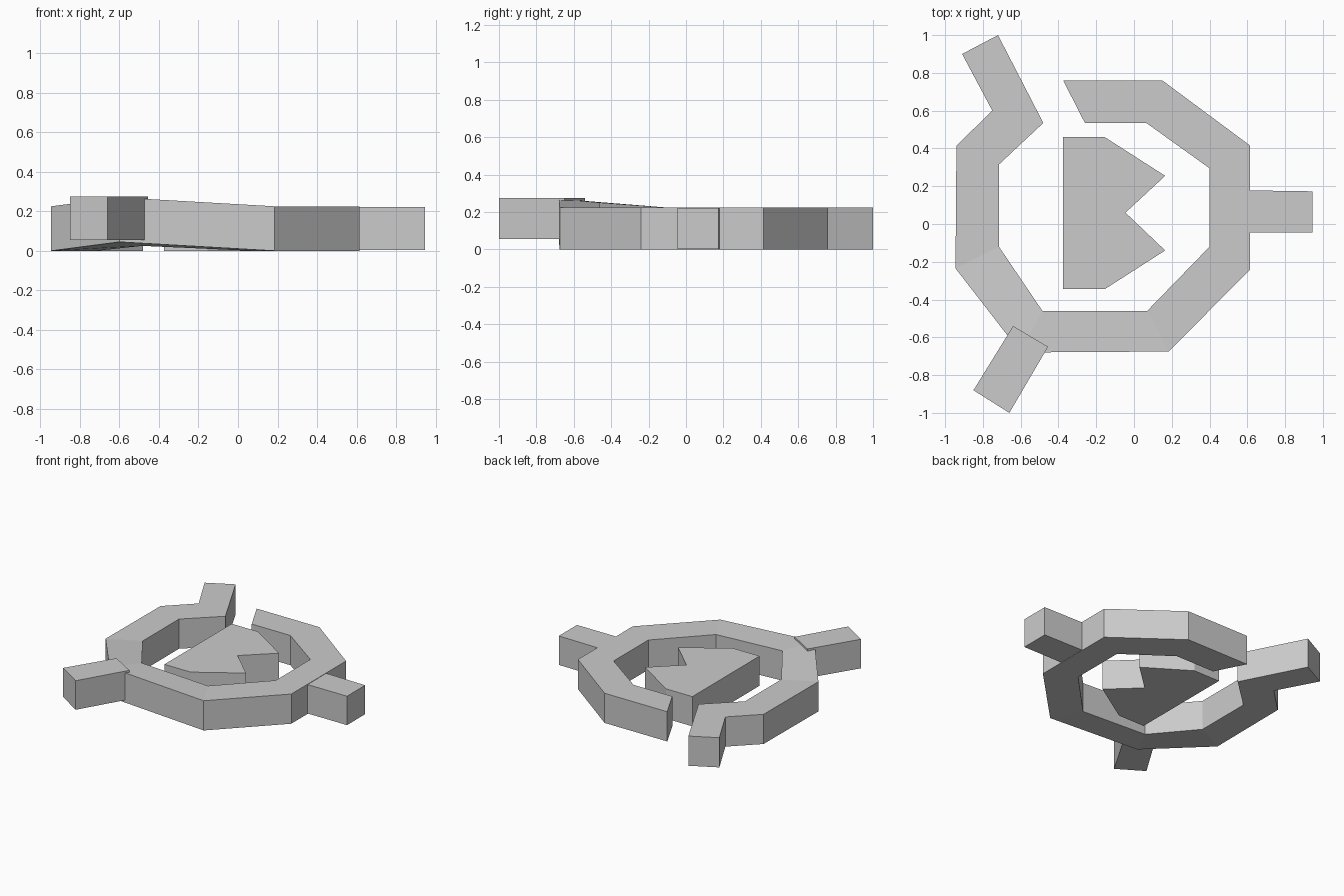
import bpy
import bmesh

cube = bpy.data.objects.get("Cube")
if cube:
    bpy.data.objects.remove(cube, do_unlink=True)

grey = bpy.data.materials.new("plain grey")
grey.use_nodes = True
colour = (0.6, 0.6, 0.6, 1)
grey.diffuse_color = colour
grey.node_tree.nodes["Principled BSDF"].inputs["Base Color"].default_value = colour

HEIGHT = 0.225


def finish(name, bm):
    bmesh.ops.recalc_face_normals(bm, faces=bm.faces)
    mesh = bpy.data.meshes.new(name)
    bm.to_mesh(mesh)
    bm.free()
    mesh.materials.append(grey)
    obj = bpy.data.objects.new(name, mesh)
    bpy.context.collection.objects.link(obj)


def prism(name, outline, low=0.0, high=HEIGHT):
    """Upright block with the given plan outline."""
    bm = bmesh.new()
    rings = [[bm.verts.new((x, y, z)) for x, y in outline] for z in (low, high)]
    for ring in rings:
        bm.faces.new(ring)
    n = len(outline)
    for i in range(n):
        j = (i + 1) % n
        bm.faces.new((rings[0][i], rings[0][j], rings[1][j], rings[1][i]))
    finish(name, bm)


def band(name, stations):
    """Open band swept through pairs of outer and inner points (x, y, z)."""
    bm = bmesh.new()
    sections = []
    for outer, inner in stations:
        loop = []
        for (x, y, z), rise in ((outer, 0), (inner, 0), (inner, HEIGHT), (outer, HEIGHT)):
            loop.append(bm.verts.new((x, y, z + rise)))
        sections.append(loop)
    for a, b in zip(sections, sections[1:]):
        for i in range(4):
            j = (i + 1) % 4
            bm.faces.new((a[i], a[j], b[j], b[i]))
    bm.faces.new(sections[0])
    bm.faces.new(sections[-1])
    finish(name, bm)


# Open ring with its bent back arm; one front corner is lifted
band("open_ring", [
    ((-0.91, 0.90, 0), (-0.72, 1.0, 0)),
    ((-0.75, 0.60, 0), (-0.48, 0.535, 0)),
    ((-0.94, 0.415, 0), (-0.715, 0.315, 0)),
    ((-0.945, -0.235, 0), (-0.715, -0.12, 0)),
    ((-0.60, -0.68, 0.045), (-0.485, -0.46, 0.025)),
    ((0.185, -0.675, 0), (0.07, -0.46, 0)),
    ((0.615, -0.24, 0), (0.40, -0.12, 0)),
    ((0.615, 0.415, 0), (0.40, 0.295, 0)),
    ((0.15, 0.76, 0), (0.065, 0.535, 0)),
    ((-0.375, 0.76, 0), (-0.26, 0.535, 0)),
])

# Straight arms
prism("side_arm", [(0.60, -0.045), (0.945, -0.045), (0.945, 0.173), (0.60, 0.178)], 0.003, 0.222)
prism("front_arm", [(-0.85, -0.88), (-0.66, -1.0), (-0.455, -0.65), (-0.64, -0.54)], 0.055, 0.275)

# Notched block in the middle
prism("centre_block", [(-0.375, 0.46), (-0.155, 0.46), (0.165, 0.255), (-0.045, 0.06),
                       (0.165, -0.14), (-0.155, -0.345), (-0.375, -0.345)])
